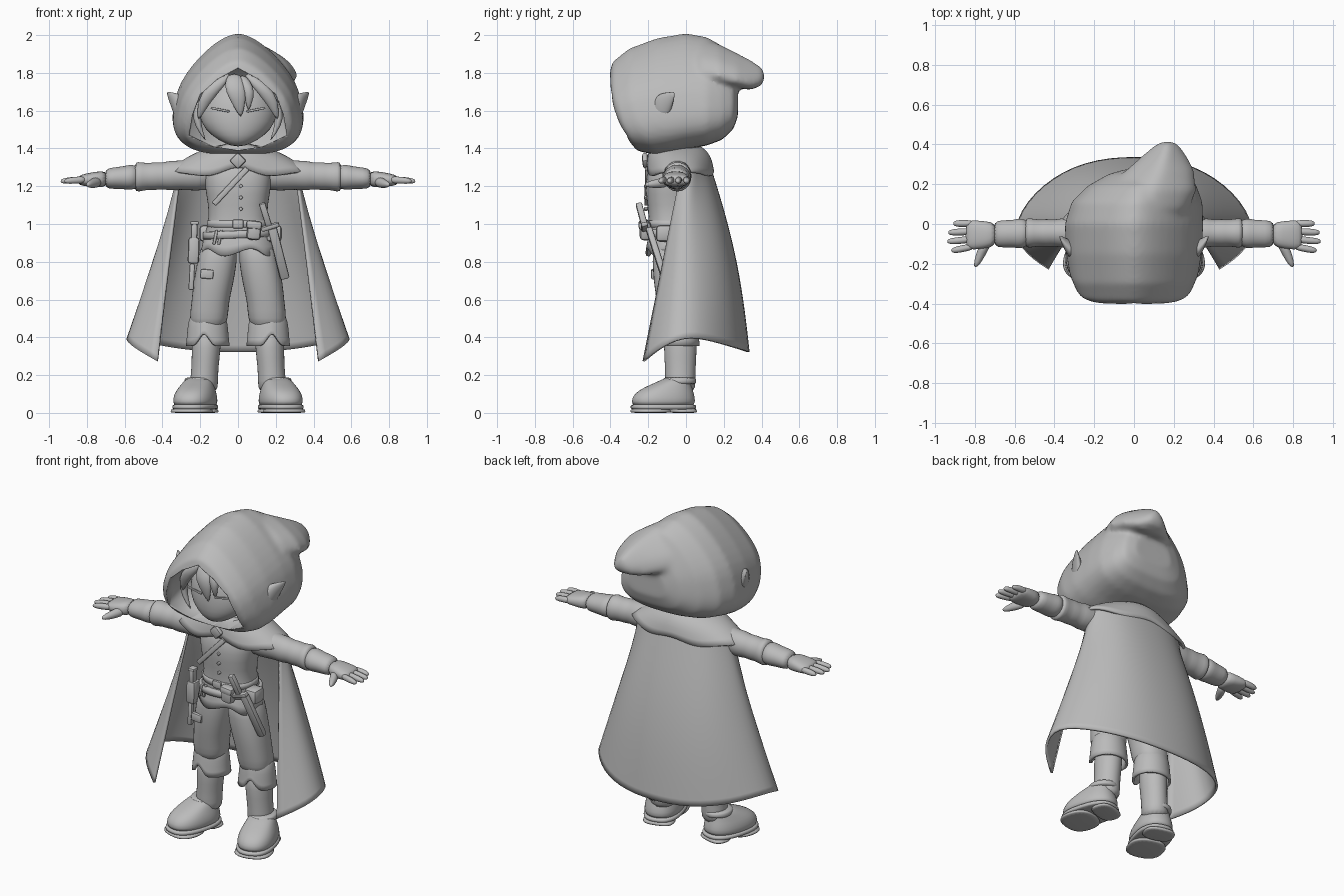
import bpy, bmesh, math
from mathutils import Vector, Matrix

old = bpy.data.objects.get("Cube")
if old:
    bpy.data.objects.remove(old)

grey = bpy.data.materials.new("plain grey")
grey.use_nodes = True
COLOR = (0.5, 0.5, 0.5, 1)
grey.diffuse_color = COLOR
grey.node_tree.nodes["Principled BSDF"].inputs["Base Color"].default_value = COLOR

AXES = {"x": ((0, 1, 0), (0, 0, 1)), "y": ((1, 0, 0), (0, 0, 1)), "z": ((1, 0, 0), (0, 1, 0))}


def power(v, p):
    return math.copysign(abs(v) ** (2 / p), v)


def oval(c, u, v, n=20, p=2):
    """Superellipse ring around c, spanned by u and v."""
    c, u, v = Vector(c), Vector(u), Vector(v)
    turn = [2 * math.pi * i / n for i in range(n)]
    return [c + u * power(math.cos(t), p) + v * power(math.sin(t), p) for t in turn]


def skin(bm, rings, closed=True, caps=True):
    rows = [[bm.verts.new(q) for q in r] for r in rings]
    n = len(rows[0])
    for a, b in zip(rows, rows[1:]):
        for i in range(n if closed else n - 1):
            j = (i + 1) % n
            bm.faces.new((a[i], a[j], b[j], b[i]))
    if caps:
        bm.faces.new(rows[0][::-1])
        bm.faces.new(rows[-1])


def finish(name, bm, sub=0, mirror=False, solid=0):
    bmesh.ops.recalc_face_normals(bm, faces=bm.faces)
    me = bpy.data.meshes.new(name)
    bm.to_mesh(me)
    bm.free()
    me.materials.append(grey)
    for f in me.polygons:
        f.use_smooth = True
    ob = bpy.data.objects.new(name, me)
    bpy.context.scene.collection.objects.link(ob)
    if sub:
        m = ob.modifiers.new("Subdivision", "SUBSURF")
        m.levels = m.render_levels = sub
        m.boundary_smooth = "PRESERVE_CORNERS"
    if solid:
        ob.modifiers.new("Thickness", "SOLIDIFY").thickness = solid
    if mirror:
        ob.modifiers.new("Mirror", "MIRROR")
    return ob


def loft(name, rings, sub=1, mirror=False, solid=0, closed=True, caps=True):
    bm = bmesh.new()
    skin(bm, rings, closed, caps)
    return finish(name, bm, sub, mirror, solid)


def tube(name, axis, stations, p=2, n=16, **kw):
    """Stations are x, y, z and the two radii across the axis."""
    u, v = (Vector(a) for a in AXES[axis])
    return loft(name, [oval(s[:3], u * s[3], v * s[4], n, p) for s in stations], **kw)


def box(name, c, size, tilt=0, lean=0, bevel=0.012, mirror=False):
    bm = bmesh.new()
    bmesh.ops.create_cube(bm, size=1)
    bmesh.ops.scale(bm, vec=size, verts=bm.verts)
    bmesh.ops.bevel(bm, geom=bm.edges[:], offset=bevel, segments=2, affect="EDGES", profile=0.5)
    turn = Matrix.Rotation(tilt, 4, "Y") @ Matrix.Rotation(lean, 4, "X")
    bm.transform(Matrix.Translation(c) @ turn)
    ob = finish(name, bm, 0, mirror)
    bpy.context.view_layer.objects.active = ob
    ob.select_set(True)
    bpy.ops.object.shade_smooth_by_angle(angle=math.radians(35))
    ob.select_set(False)


# Hood: rounded body and drooping point, fused, with the face opening cut out
def hood_ring(y, cx, w, zb, zt, taper):
    ring, mid, h = [], (zb + zt) / 2, (zt - zb) / 2
    for q in oval((0, 0, 0), (1, 0, 0), (0, 0, 1), 40):
        p = 3 if q.z < 0 else 1.75
        x = math.copysign(max(0, 1 - abs(q.z) ** p) ** (1 / p), q.x) if abs(q.x) > 1e-4 else 0
        z = mid + h * q.z
        slope = max(0, 1.75 - z) ** 2 * min(1, max(0, -y / 0.3))
        ring.append(Vector((cx + w * x * (1 - taper * q.z), y + slope, z)))
    return ring


HOOD = [(-.408, 0, .20, 1.45, 1.79), (-.388, 0, .265, 1.385, 1.86), (-.3, 0, .3, 1.365, 1.93),
        (-.15, 0, .318, 1.375, 1.985), (0, 0, .322, 1.395, 2.01), (.11, .015, .305, 1.415, 1.99),
        (.19, .04, .255, 1.445, 1.945), (.25, .075, .19, 1.5, 1.86), (.275, .085, .12, 1.57, 1.76)]
POINT = [(-.02, .02, .15, 1.75, 1.96), (.08, .05, .2, 1.74, 1.975), (.17, .085, .2, 1.735, 1.955),
         (.27, .13, .15, 1.72, 1.905), (.34, .152, .1, 1.71, 1.87), (.395, .165, .055, 1.73, 1.835),
         (.415, .17, .025, 1.76, 1.81)]
bm = bmesh.new()
skin(bm, [hood_ring(*s, .26) for s in HOOD])
skin(bm, [hood_ring(*s, .4) for s in POINT])
hood = finish("hood", bm)
m = hood.modifiers.new("Fuse", "REMESH")
m.mode, m.voxel_size, m.use_smooth_shade = "VOXEL", 0.013, True
m = hood.modifiers.new("Soften", "SMOOTH")
m.factor, m.iterations = 0.5, 12

half = [(0, 1.825), (.11, 1.765), (.2, 1.685), (.24, 1.58), (.258, 1.47), (.13, 1.41)]
edge = half + [(0, 1.39)] + [(-x, z) for x, z in half[:0:-1]]
cutter = loft("face_opening_cutter",
              [[Vector((x * k, y, 1.6 + (z - 1.6) * k)) for x, z in edge]
               for y, k in ((-.6, 1), (-.3, 1), (-.1, .98))], sub=0)
cutter.hide_render = True
cutter.hide_set(True)
cutter.display_type = "WIRE"
m = hood.modifiers.new("Opening", "BOOLEAN")
m.object, m.operation, m.solver = cutter, "DIFFERENCE", "EXACT"

# Head, hair and face
tube("head", "z", [(0, -.22, 1.41, .03, .03), (0, -.2, 1.44, .1, .09), (0, -.165, 1.50, .18, .14),
                   (0, -.14, 1.58, .212, .165), (0, -.13, 1.68, .195, .16), (0, -.11, 1.77, .12, .12)], n=24)
tube("neck", "z", [(0, -.07, 1.3, .07, .07), (0, -.08, 1.46, .065, .065)])


def lock(name, pts, w, mirror=False):
    """Tapered strand of hair from root to tip."""
    shape = (.6, 1, .8, .08)
    tube(name, "z", [(*p, w * k, .022 * k + .004) for p, k in zip(pts, shape)], n=10, mirror=mirror)


lock("middle_fringe", [(-.02, -.28, 1.8), (-.02, -.325, 1.73), (0, -.33, 1.66), (.015, -.315, 1.565)], .06)
lock("short_fringe", [(.02, -.28, 1.79), (.05, -.315, 1.73), (.06, -.32, 1.67), (.055, -.305, 1.60)], .035)
lock("side_fringe", [(.05, -.26, 1.8), (.12, -.29, 1.73), (.18, -.28, 1.65), (.21, -.25, 1.55)], .05, True)
lock("side_lock", [(.18, -.23, 1.68), (.22, -.23, 1.6), (.215, -.23, 1.52), (.17, -.23, 1.44)], .025, True)
box("eyelid", (.095, -.297, 1.605), (.1, .012, .012), -.2, 0, .004, True)

# Long pointed ears
tube("ear", "x", [(.25, -.15, 1.575, .045, .09), (.315, -.135, 1.605, .055, .09), (.345, -.105, 1.645, .038, .055),
                  (.378, -.06, 1.695, .005, .006)], n=10, mirror=True)

# Torso, tunic skirt and belts
tube("tunic", "z", [(0, -.06, 1.38, .08, .07), (0, -.065, 1.34, .16, .11), (0, -.075, 1.26, .185, .14),
                    (0, -.08, 1.16, .17, .135), (0, -.075, 1.04, .148, .12), (0, -.07, .94, .18, .135),
                    (0, -.07, .87, .19, .135)], p=2.4, n=24)
skirt = []
for z, r, wave in ((1.0, .152, 0), (.93, .185, 0), (.85, .2, .022)):
    ring = oval((0, -.07, z), (r, 0, 0), (0, r * .72, 0), 40, 2.3)
    skirt.append([q + Vector((0, 0, wave * math.cos(i * math.pi / 4))) for i, q in enumerate(ring)])
loft("skirt", skirt, solid=.012, caps=False)
for name, z, r, slope in (("upper_belt", 1.0, .165, 0), ("lower_belt", .945, .187, .04)):
    rings = [oval((0, -.072, z + dz), (rr, 0, slope * rr), (0, rr * .8, 0), 32, 2.3)
             for dz, rr in ((-.02, r - .01), (-.018, r), (.018, r), (.02, r - .01))]
    loft(name, rings, sub=0)
box("buckle", (0, -.208, 1.0), (.06, .02, .05))
box("chest_strap", (-.04, -.208, 1.2), (.03, .02, .26), .75, -.02, .006)
for z in (1.08, 1.14, 1.2):
    box("button", (.015, -.212, z), (.018, .02, .018), .78, 0, .005)

# Shoulder mantle and clasp
mantle = []
for z, a, f, b in ((1.41, .14, -.16, .08), (1.385, .22, -.19, .115), (1.34, .3, -.205, .14), (1.28, .38, -.21, .15)):
    ring = oval((0, (f + b) / 2, z), (a, 0, 0), (0, (b - f) / 2, 0), 32, 2)
    for q in ring:
        q.z -= .03 * max(0, 1 - abs(abs(q.x) - .17) / .15) * (1.41 - z) / .125
        q.z += .03 * max(0, 1 - abs(q.x) / .12) * (q.y < 0)
    mantle.append(ring)
loft("mantle", mantle, solid=.015, caps=False)
box("clasp", (0, -.215, 1.335), (.065, .03, .065), .785, .1)

# Cape: top edge to hem, one half mirrored
TOP = [(0, .115), (.1, .115), (.19, .1), (.26, .07), (.325, .03), (.315, -.03)]
HEM = [(0, .345, .32), (.25, .32, .33), (.465, .205, .365), (.61, .02, .415), (.58, -.13, .36), (.43, -.23, .275)]
side = []
for i in range(8):
    t = i / 7
    bulge = .035 * math.sin(math.pi * t)
    row = []
    for k, ((tx, ty), (hx, hy, hz)) in enumerate(zip(TOP, HEM)):
        top_z = 1.36 - .018 * k
        row.append(Vector((tx + (hx - tx) * t, ty + (hy - ty) * t + (bulge if k < 3 else 0), top_z + (hz - top_z) * t)))
    side.append(row)
rows = [[Vector((-q.x, q.y, q.z)) for q in r[:0:-1]] + r for r in side]
loft("cape", rows, sub=2, solid=.014, closed=False, caps=False)

# Sleeves with folds, cuffs, gloves and hands
SLEEVE = [(.12, .085), (.22, .09), (.31, .076), (.36, .082), (.40, .07), (.44, .077), (.48, .07), (.53, .083), (.55, .074)]
tube("sleeve", "x", [(x, -.045, 1.266 - (x - .12) * .04, r * .95, r) for x, r in SLEEVE], mirror=True)
tube("glove_cuff", "x", [(.52, -.045, 1.248, .06, .06), (.57, -.048, 1.248, .08, .07), (.6, -.048, 1.245, .07, .062),
                         (.66, -.05, 1.243, .07, .058), (.71, -.05, 1.24, .066, .052)], mirror=True)
tube("palm", "x", [(.69, -.052, 1.238, .06, .046), (.75, -.055, 1.236, .07, .042), (.81, -.055, 1.233, .076, .034),
                   (.85, -.055, 1.231, .07, .023)], p=2.5, mirror=True)
for i, reach in enumerate((.91, .935, .94, .92)):
    y = .002 - i * .038
    tube("finger", "x", [(.8, y, 1.234, .018, .02), (.86, y * 1.1, 1.232, .02, .021),
                         (reach - .015, y * 1.18, 1.228, .018, .017), (reach, y * 1.18, 1.226, .007, .007)], n=8, mirror=True)
tube("thumb", "y", [(.74, -.09, 1.225, .032, .032), (.765, -.14, 1.215, .028, .027), (.785, -.19, 1.21, .021, .02),
                    (.797, -.218, 1.208, .008, .008)], n=10, mirror=True)

# Trousers, turned cuffs and boots
tube("trouser_leg", "z", [(.095, -.065, .93, .095, .115), (.11, -.065, .8, .108, .115), (.132, -.06, .68, .108, .112),
                          (.148, -.05, .58, .1, .105), (.155, -.04, .5, .105, .103), (.16, -.035, .43, .085, .09)], p=2.3, mirror=True)
cuff = []
for z, r in ((.515, .09), (.485, .105), (.42, .11), (.355, .117)):
    ring = oval((.16, -.035, z), (r, 0, 0), (0, r * .93, 0), 24)
    for q in ring:
        if q.y < -.035:
            q.z += .09 * max(0, 1 - abs(q.x - .18) / .05) * (.515 - z) / .16
    cuff.append(ring)
loft("trouser_cuff", cuff, solid=.014, caps=False, mirror=True)
tube("boot_shaft", "z", [(.165, -.03, .46, .075, .085), (.168, -.03, .34, .079, .09), (.175, -.03, .24, .072, .082),
                         (.18, -.03, .17, .076, .083), (.18, -.03, .1, .075, .08)], mirror=True)
along, across = Vector((.27, -.96, 0)), Vector((.96, .27, 0))


def foot(name, layers, p):
    rings = [oval(Vector((.226, -.12, z)) + along * o, along * a, across * b, 24, p) for z, o, a, b in layers]
    return loft(name, rings, mirror=True)


foot("boot_foot", [(.03, 0, .168, .105), (.06, 0, .174, .111), (.1, -.003, .164, .106), (.135, -.025, .13, .09),
                   (.165, -.06, .088, .077), (.19, -.08, .06, .06)], 2.3)
foot("boot_welt", [(.018, 0, .168, .104), (.02, 0, .177, .112), (.042, 0, .177, .112), (.045, 0, .168, .104)], 2.5)
foot("boot_toe_sole", [(0, .07, .1, .107), (.003, .07, .106, .112), (.03, .07, .106, .112)], 2.5)
foot("boot_heel", [(0, -.11, .063, .09), (.003, -.11, .067, .094), (.03, -.11, .067, .094)], 2.8)
foot("ankle_band", [(.15, -.088, .086, .079), (.16, -.088, .092, .083), (.18, -.09, .09, .081), (.19, -.09, .08, .075)], 2)

# Pouches, knife and sheaths on the belts
box("front_pouch", (.085, -.215, .965), (.075, .06, .1), .1, 0, .02)
box("front_pouch_flap", (.085, -.222, .995), (.085, .06, .045), .1, 0, .015)
box("hip_pouch", (.19, -.11, .95), (.085, .1, .09), 0, 0, .022)
box("back_pouch", (-.17, -.04, .95), (.07, .1, .09), 0, 0, .022)
box("dagger_grip", (.145, -.235, 1.05), (.034, .034, .13), -.3, .25, .008)
box("dagger_guard", (.17, -.22, .985), (.1, .035, .025), -.3, .25, .008)
box("dagger_sheath", (.215, -.155, .845), (.05, .035, .29), -.25, .3, .01)
box("knife_holder", (-.235, -.11, .86), (.06, .07, .14), .03, 0, .015)
box("knife_grip", (-.232, -.12, .96), (.034, .04, .1), .03, 0, .01)
box("knife_pommel", (-.23, -.12, 1.005), (.045, .05, .02), 0, 0, .008)
box("knife_tip", (-.245, -.12, .72), (.028, .03, .14), .05, 0, .008)
box("thigh_buckle", (-.165, -.172, .735), (.07, .025, .05), .1, 0, .008)
for x in (-.12, -.095):
    box("hanging_charm", (x, -.19, .93), (.016, .03, .08), .2, 0, .006)
